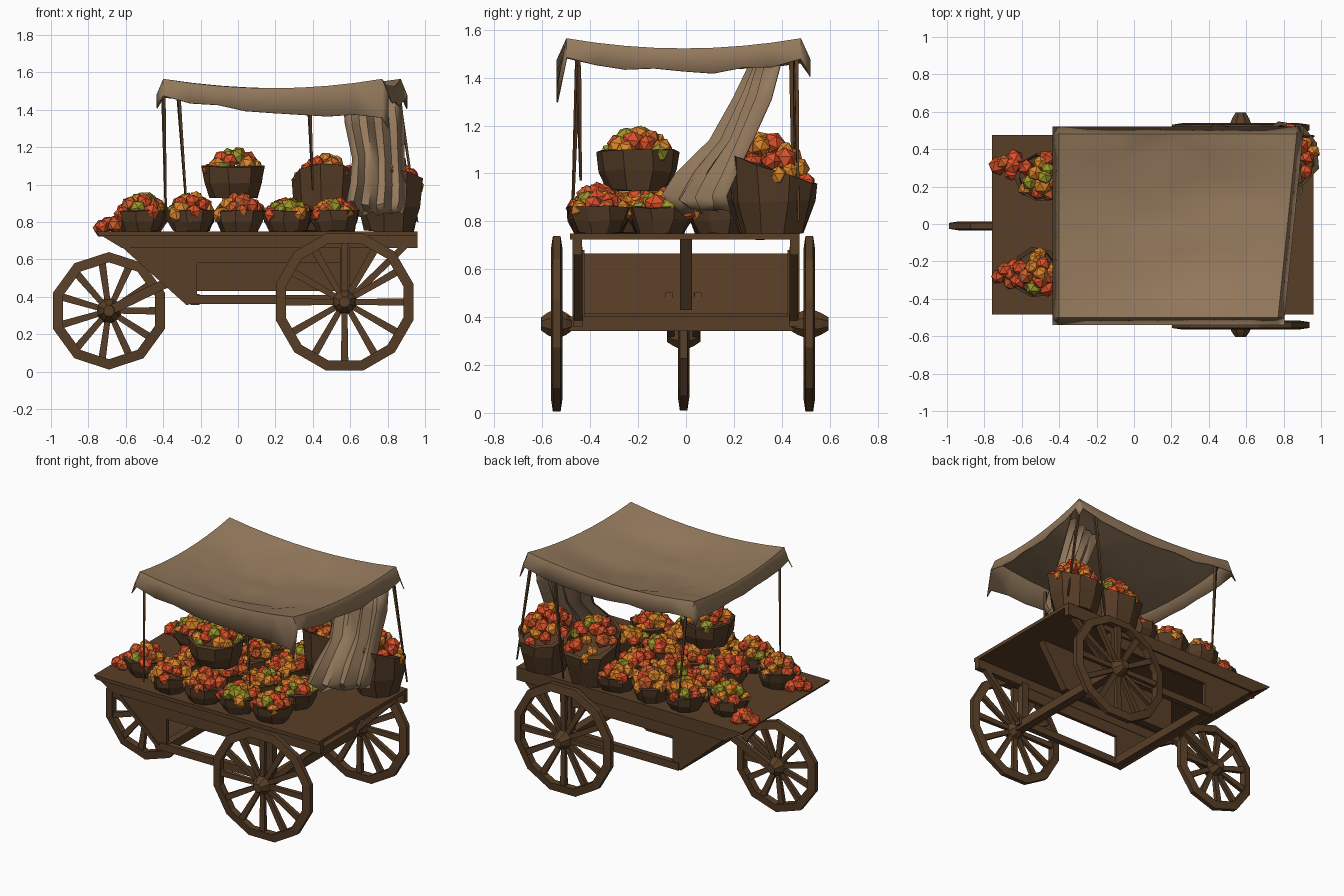
import bpy, bmesh, math, random
from mathutils import Vector, Matrix

if "Cube" in bpy.data.objects:
    bpy.data.objects.remove(bpy.data.objects["Cube"])

random.seed(4)
R = random.uniform

def mat(name, c):
    m = bpy.data.materials.new(name)
    m.diffuse_color = (*c, 1)
    m.use_nodes = True
    m.node_tree.nodes["Principled BSDF"].inputs["Base Color"].default_value = m.diffuse_color
    return m

WOOD = mat("dark wood", (0.098, 0.049, 0.020))
BASKET = mat("basket brown", (0.088, 0.044, 0.019))
CLOTH = mat("tan cloth", (0.30, 0.195, 0.11))
FRUIT = [mat("red fruit", (0.71, 0.08, 0.022)), mat("orange fruit", (0.71, 0.23, 0.022)),
         mat("green fruit", (0.32, 0.30, 0.022)), mat("scarlet fruit", (0.60, 0.11, 0.025))]

def finish(name, bm, mats, smooth=None):
    bmesh.ops.recalc_face_normals(bm, faces=bm.faces)
    me = bpy.data.meshes.new(name)
    bm.to_mesh(me)
    bm.free()
    for m in mats:
        me.materials.append(m)
    ob = bpy.data.objects.new(name, me)
    bpy.context.collection.objects.link(ob)
    if smooth:
        bpy.context.view_layer.objects.active = ob
        ob.select_set(True)
        bpy.ops.object.shade_smooth_by_angle(angle=math.radians(smooth))
        ob.select_set(False)
    return ob

def beam(bm, a, b, w, h=None, w2=None):
    """tapered square bar from a to b"""
    a, b = Vector(a), Vector(b)
    d = b - a
    side = d.cross(Vector((0, 0, 1)))
    side = side.normalized() if side.length > 1e-4 else Vector((0, 1, 0))
    up = side.cross(d).normalized()
    h, k = h or w, (w2 or w) / w
    ring = [[bm.verts.new(p + (side * sx * w + up * sz * h) * s / 2)
             for sx, sz in ((-1, -1), (1, -1), (1, 1), (-1, 1))] for p, s in ((a, 1), (b, k))]
    bm.faces.new(ring[0]); bm.faces.new(ring[1])
    for i in range(4):
        j = (i + 1) % 4
        bm.faces.new((ring[0][i], ring[0][j], ring[1][j], ring[1][i]))

def prism(bm, pts, y0, y1):
    """xz outline extruded along y"""
    a = [bm.verts.new((x, y0, z)) for x, z in pts]
    b = [bm.verts.new((x, y1, z)) for x, z in pts]
    bm.faces.new(a); bm.faces.new(b)
    for i in range(len(pts)):
        j = (i + 1) % len(pts)
        bm.faces.new((a[i], a[j], b[j], b[i]))

def lathe(bm, prof, n, M, closed=False, jit=0):
    """rings of (radius, height) about local z"""
    rings = [[bm.verts.new(M @ Vector((r * math.cos(t) + R(-jit, jit), r * math.sin(t) + R(-jit, jit),
                                       z + R(-jit, jit))))
              for t in (2 * math.pi * (i + .5) / n for i in range(n))] for r, z in prof]
    pairs = list(zip(rings, rings[1:])) + ([(rings[-1], rings[0])] if closed else [])
    for p, q in pairs:
        for i in range(n):
            j = (i + 1) % n
            bm.faces.new((p[i], p[j], q[j], q[i]))
    if not closed:
        bm.faces.new(rings[0]); bm.faces.new(rings[-1])
    return rings

def wheel(name, x, y, z, r, n, spokes, hub):
    bm = bmesh.new()
    M = Matrix.Translation((x, y, z)) @ Matrix.Rotation(math.pi / 2, 4, 'X')
    lathe(bm, [(r, -.016), (r, .016), (r - .055, .024), (r - .055, -.024)], n, M, True)
    lathe(bm, [(.03, -hub), (.05, -hub * .6), (.07, 0), (.05, hub * .6), (.03, hub)], 8, M)
    for i in range(spokes):
        t = 2 * math.pi * i / spokes
        d = Vector((math.cos(t), 0, math.sin(t)))
        c = Vector((x, y, z))
        beam(bm, c + d * .04, c + d * (r - .03), .022, .03, .03)
    finish(name, bm, [WOOD])

# wheels
wheel("rear_wheel_near", .57, -.54, .372, .38, 12, 12, .065)
wheel("rear_wheel_far", .57, .515, .372, .38, 12, 12, .08)
wheel("front_wheel", -.69, -.01, .325, .314, 10, 11, .07)

# deck with side skirts
bm = bmesh.new()
prism(bm, [(-.76, .75), (.96, .75), (.96, .725), (-.74, .725)], -.485, .475)
for s in (-1, 1):
    prism(bm, [(-.76, .745), (.96, .75), (.96, .66), (-.62, .66)], s * .475, s * .435)
finish("deck", bm, [WOOD])

# undercarriage: slanted front panel, cheeks, side planks, rails, posts, spine
bm = bmesh.new()
prism(bm, [(-.62, .665), (-.585, .665), (-.245, .365), (-.275, .355)], -.47, .45)
for s in (-1, 1):
    y = s * .45
    prism(bm, [(-.62, .67), (-.27, .36), (-.22, .36), (-.22, .67)], y - .012, y + .012)
    prism(bm, [(-.22, .67), (.57, .67), (.57, .58), (-.22, .58)], y - .012, y + .012)
    beam(bm, (-.27, y, .385), (.62, y, .385), .04, .05)
    beam(bm, (.57, y, .37), (.57, y, .68), .05)
    beam(bm, (.6, y, .39), (.9, y, .68), .035)
prism(bm, [(-.3, .73), (.8, .73), (.6, .43), (-.3, .43)], -.025, .025)
beam(bm, (-.23, -.46, .385), (-.23, .45, .385), .05, .06)
finish("undercarriage", bm, [WOOD])

# rear axle and front fork
bm = bmesh.new()
beam(bm, (.57, -.56, .372), (.57, .54, .372), .06)
for s in (-1, 1):
    beam(bm, (-.71, s * .05 - .01, .315), (-.37, s * .06 - .01, .48), .03, .05)
finish("axle_and_fork", bm, [WOOD])

# thin canopy poles
bm = bmesh.new()
for a, b in [((-.385, -.475, .8), (-.4, -.45, 1.53)), ((-.27, .47, .8), (-.32, .45, 1.5)),
             ((.4, -.44, .97), (.38, -.45, 1.45)), ((.96, .47, .8), (.85, .46, 1.54)),
             ((.62, .45, .74), (.7, .44, 1.5))]:
    beam(bm, a, b, .008, .008, .018)
finish("canopy_poles", bm, [WOOD])

# sagging canopy sheet with hanging valance
N = 8
def canopy(i, j):
    u, v = min(max(i, 0), N) / N, min(max(j, 0), N) / N
    x = -.40 + u * (1.17 + .1 * v)
    y = -.5 + v * .98
    z = 1.565 - .2 * u * (1 - u) - .17 * v * (1 - v) - .5 * u * v * (1 - u) * (1 - v)
    ox = (i > N) - (i < 0)
    oy = (j > N) - (j < 0)
    if ox or oy:
        x += .035 * ox
        y += .04 * oy
        z -= .08 + R(0, .03) + (.05 if ox and oy else 0)
        if oy < 0:
            z -= .11 * u * u
    elif 0 < i < N and 0 < j < N:
        z += R(-.014, .014)
        x += R(-.02, .02)
        y += R(-.02, .02)
    return x, y, z
bm = bmesh.new()
g = [[bm.verts.new(canopy(i, j)) for j in range(-1, N + 2)] for i in range(-1, N + 2)]
for i in range(N + 2):
    for j in range(N + 2):
        bm.faces.new((g[i][j], g[i + 1][j], g[i + 1][j + 1], g[i][j + 1]))
bmesh.ops.triangulate(bm, faces=bm.faces)
ob = finish("canopy", bm, [CLOTH], 35)
ob.modifiers.new("thickness", 'SOLIDIFY').thickness = .006

# folded drape falling from the right side onto the deck
bm = bmesh.new()
rows = [(1.49, .56, .28, .87, .37), (1.32, .57, .2, .89, .33), (1.15, .61, .1, .89, .28),
        (1.0, .6, -.04, .9, .2), (.9, .58, -.12, .9, .16), (.84, .62, -.03, .88, .15)]
g = []
for z, xa, ya, xb, yb in rows:
    g.append([bm.verts.new((xa + (xb - xa) * k / 8, ya + (yb - ya) * k / 8 + (-1) ** k * .022 + R(-.015, .015),
                            z + R(-.015, .015))) for k in range(9)])
for p, q in zip(g, g[1:]):
    for k in range(8):
        bm.faces.new((p[k], p[k + 1], q[k + 1], q[k]))
bmesh.ops.triangulate(bm, faces=bm.faces)
ob = finish("drape", bm, [CLOTH], 30)
ob.modifiers.new("thickness", 'SOLIDIFY').thickness = .006

# baskets heaped with faceted fruit; tilt lowers the rim towards the back
def fruit_pile(name, x, y, z, r, mound, count, tilt=0):
    bm = bmesh.new()
    for k in range(count):
        q = math.sqrt((k + .5) / count)
        t = k * 2.4 + R(-.3, .3)
        s = R(.036, .052)
        dy = r * q * math.sin(t)
        top = z + mound * (1 - q * q) - s * .5 - tilt * dy
        M = (Matrix.Translation((x + r * q * math.cos(t), y + dy, top))
             @ Matrix.Rotation(R(0, 6), 4, Vector((R(-1, 1), R(-1, 1), 1))))
        old = set(bm.faces)
        bmesh.ops.create_icosphere(bm, subdivisions=1, radius=s, matrix=M)
        c = random.choice((0, 0, 0, 1, 1, 1, 2, 3))
        for f in bm.faces:
            if f not in old:
                f.material_index = c
    finish(name, bm, FRUIT)

def basket(name, x, y, z, r, h, mound, count, tilt=0):
    bm = bmesh.new()
    rings = lathe(bm, [(r * .72, 0), (r * .93, h * .5), (r, h), (r * .88, h), (r * .84, h * .75)], 9,
                  Matrix.Translation((x, y, z)), jit=.007)
    for ring in rings[2:]:
        for v in ring:
            v.co.z -= tilt * (v.co.y - y)
    finish(name, bm, [BASKET])
    fruit_pile(name + "_fruit", x, y, z + h, r * .8, mound, count, tilt)

low = [(-.52, -.26), (-.5, .25)]
low += [(x, y) for x in (-.25, .01, .27) for y in (-.365, -.11, .14, .36)] + [(.52, -.365), (.52, -.1)]
for k, (x, y) in enumerate(low):
    basket(f"low_basket_{k}", x, y, .75, .135, .11, .085 if x < .2 else .055, 13)
basket("raised_basket", -.02, -.2, .93, .175, .165, .09, 18)
basket("tall_basket_middle", .47, .35, .75, .19, .28, .12, 20, .42)
basket("tall_basket_corner", .81, .365, .75, .185, .265, .14, 22, .35)

# loose fruit at the front edge of the deck
for k, y in enumerate((-.27, .31)):
    fruit_pile(f"loose_fruit_{k}", -.67, y, .79, .06, .03, 5)
